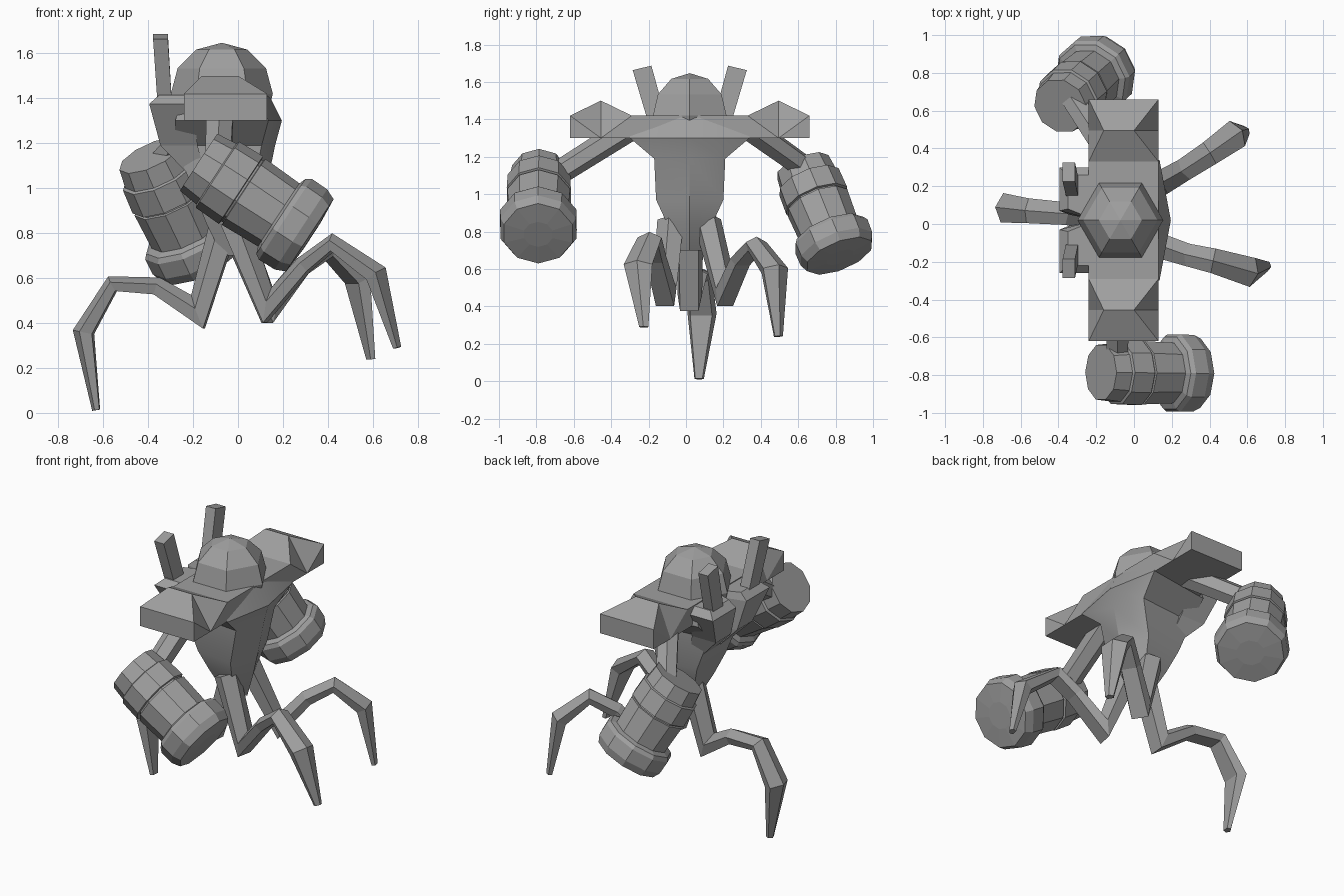
import bpy, bmesh, math
from mathutils import Matrix, Vector

cube = bpy.data.objects.get("Cube")
if cube:
    bpy.data.objects.remove(cube, do_unlink=True)

grey = bpy.data.materials.new("plain grey")
grey.use_nodes = True
COL = (0.35, 0.35, 0.35, 1)
grey.diffuse_color = COL
grey.node_tree.nodes["Principled BSDF"].inputs["Base Color"].default_value = COL

MID = 0.02          # the body's plane of symmetry in y
Z = Vector((0, 0, 1))


def finish(name, bm, smooth=None):
    bmesh.ops.remove_doubles(bm, verts=bm.verts, dist=0.0005)
    bmesh.ops.recalc_face_normals(bm, faces=bm.faces)
    me = bpy.data.meshes.new(name)
    bm.to_mesh(me)
    bm.free()
    me.materials.append(grey)
    ob = bpy.data.objects.new(name, me)
    bpy.context.collection.objects.link(ob)
    if smooth:
        bpy.ops.object.select_all(action='DESELECT')
        ob.select_set(True)
        bpy.context.view_layer.objects.active = ob
        bpy.ops.object.shade_smooth_by_angle(angle=math.radians(smooth))
    return ob


def loft(name, rings, smooth=None):
    """Skin a list of equal-length point rings and cap both ends."""
    bm = bmesh.new()
    vs = [[bm.verts.new(p) for p in r] for r in rings]
    n = len(vs[0])
    for a, b in zip(vs, vs[1:]):
        for i in range(n):
            j = (i + 1) % n
            bm.faces.new((a[i], a[j], b[j], b[i]))
    bm.faces.new(vs[0][::-1])
    bm.faces.new(vs[-1])
    return finish(name, bm, smooth)


def turned(name, start, end, profile, sides):
    """Round part along an axis; profile holds (fraction, radius)."""
    start, end = Vector(start), Vector(end)
    d = (end - start).normalized()
    u = d.cross(Z).normalized()
    v = u.cross(d)
    rings = []
    for t, r in profile:
        c = start.lerp(end, t)
        rings.append([c + r * (u * math.cos(a) + v * math.sin(a))
                      for a in (math.tau * (i + 0.5) / sides for i in range(sides))])
    return loft(name, rings)


# Shoulder yoke: flat bar, pinched up into a short ridge on each side
X0, X1 = -0.24, 0.13
rings = []
for y, peak in ((-.64, 0), (-.475, 1), (-.31, 0), (.31, 0), (.475, 1), (.64, 0)):
    a, b, z, side = (-0.16, 0.0, 1.50, 1.30) if peak else (X0, X1, 1.42, 1.42)
    y += MID
    rings.append([(X0, y, 1.30), (X1, y, 1.30), (X1, y, side),
                  (b, y, z), (a, y, z), (X0, y, side)])
loft("shoulder_yoke", rings)

# Torso: keeled sections that taper down to the hips (z, back x, chest x, half width)
rings = []
for z, xb, xf, w in ((1.41, -.24, .14, .30), (1.30, -.28, .195, .32), (1.19, -.28, .165, .19),
                     (.97, -.19, .12, .18), (.84, -.14, .09, .12), (.70, -.07, .05, .06)):
    xm = xf - 0.06
    rings.append([(xf, MID, z), (xm, MID + w, z), (xb, MID + w * .8, z),
                  (xb, MID - w * .8, z), (xm, MID - w, z)])
loft("torso", rings, 35)

# Head: six-sided faceted dome set into the yoke, one corner facing the chest
bm = bmesh.new()
bmesh.ops.create_uvsphere(bm, u_segments=6, v_segments=6, radius=0.227)
bmesh.ops.rotate(bm, verts=bm.verts, matrix=Matrix.Rotation(math.radians(30), 3, 'Z'))
bmesh.ops.translate(bm, verts=bm.verts, vec=(-0.072, MID, 1.42))
finish("head", bm)

# Back blocks tapering into the waist, each with an upright fin
for side, s in (("left", 1), ("right", -1)):
    rings = []
    for z, xa, xb, ya, yb in ((1.415, -.35, -.20, .06, .24), (1.375, -.395, -.20, .05, .28),
                              (1.19, -.345, -.18, .03, .18), (1.04, -.20, -.14, .02, .13)):
        rings.append([(xa, MID + s * ya, z), (xa, MID + s * yb, z),
                      (xb, MID + s * yb, z), (xb, MID, z)])
    loft("back_block_" + side, rings)
    rings = []
    for x, y, z, hx, hy in ((-.325, .165, 1.36, .032, .05), (-.345, .255, 1.675, .033, .05)):
        y = MID + s * y
        tilt = -s * 0.012 if z > 1.5 else 0
        rings.append([(x - hx, y - hy, z - tilt), (x + hx, y - hy, z - tilt),
                      (x + hx, y + hy, z + tilt), (x - hx, y + hy, z + tilt)])
    loft("back_fin_" + side, rings)

# Arms: a rod carrying a heavy stepped drum
DRUM = ((0, .152), (.16, .162), (.17, .176), (.38, .180), (.385, .164), (.40, .164),
        (.405, .176), (.72, .168), (.74, .20), (.78, .215), (.92, .213), (1.0, .192), (1.015, .08))
turned("arm_rod_front", (-.08, -.29, 1.36), (-.09, -.75, 1.07), ((0, .07), (1, .064)), 6)
turned("arm_drum_front", (-.175, -.785, 1.115), (.32, -.79, .79), DRUM, 10)
turned("arm_rod_back", (-.11, .33, 1.36), (-.34, .68, 1.11), ((0, .07), (1, .064)), 6)
turned("arm_drum_back", (-.39, .625, 1.145), (-.17, .82, .67), DRUM, 10)

# Legs: ridged, mitred limbs through their joints
HALF = ((.072, .062), (.066, .05), (.06, .038), (.066, .032), (.078, .043), (.025, .017))


def leg(name, joints):
    p = [Vector(j) for j in joints]
    out = p[-1] - p[0]
    out.z = 0
    lat = Z.cross(out.normalized())
    rings = []
    for i, (w, h) in enumerate(HALF):
        t_in = (p[i] - p[max(i - 1, 0)]).normalized()
        t_out = (p[min(i + 1, len(p) - 1)] - p[i]).normalized()
        t = (t_in + t_out).normalized()
        nor = t.cross(lat).normalized()
        ref = t_in if i else t_out
        h *= min(1 / max(abs(t.dot(ref)), 0.1), 1.6)
        rings.append([p[i] + lat * (w * a) + nor * (h * b) for a, b in
                      ((-.75, -1), (.75, -1), (1, .2), (0, 1), (-1, .2))])
    loft(name, rings)


leg("leg_rear", ((-.07, .02, .82), (-.18, .02, .45), (-.36, .055, .565),
                 (-.56, .07, .575), (-.69, .085, .36), (-.632, .07, .012)))
leg("leg_front_right", ((-.01, -.08, .86), (.135, -.115, .48), (.29, -.165, .66),
                        (.42, -.195, .76), (.62, -.255, .62), (.71, -.225, .29)))
leg("leg_front_left", ((-.01, .12, .86), (.14, .215, .48), (.27, .29, .65),
                       (.40, .375, .735), (.54, .475, .60), (.595, .495, .24)))
